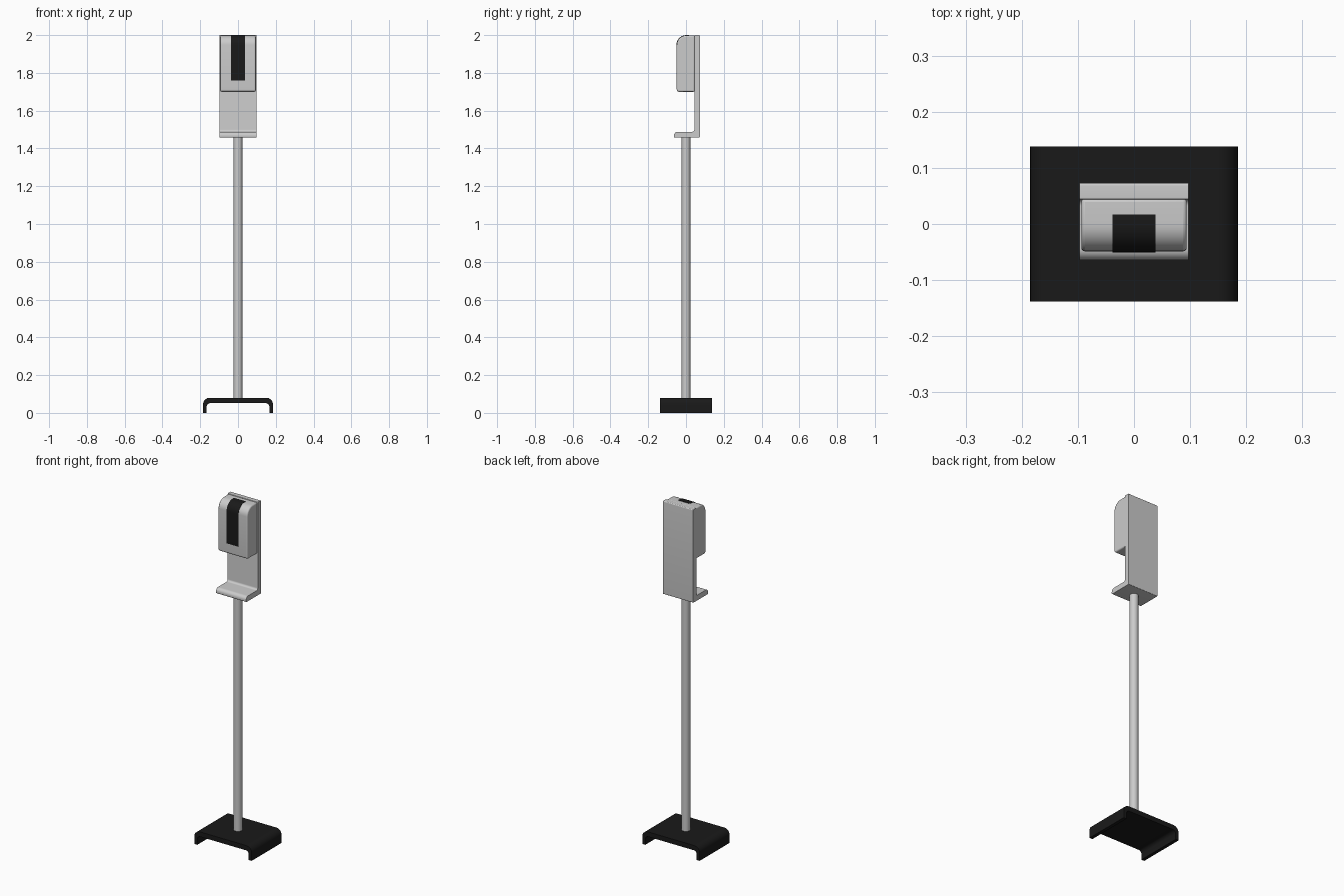
import bpy, bmesh, math
from mathutils import Vector

if "Cube" in bpy.data.objects:
    bpy.data.objects.remove(bpy.data.objects["Cube"])


def fillet(points, steps=8):
    """Round each (u, v, radius) corner of a closed outline."""
    out = []
    n = len(points)
    for i, (u, v, r) in enumerate(points):
        p = Vector((u, v))
        if r == 0:
            out.append(p)
            continue
        a = (Vector(points[i - 1][:2]) - p).normalized()
        b = (Vector(points[(i + 1) % n][:2]) - p).normalized()
        half = a.angle(b) / 2
        c = p + (a + b).normalized() * (r / math.sin(half))
        start = p + a * (r / math.tan(half)) - c
        end = p + b * (r / math.tan(half)) - c
        ang = start.angle_signed(end)
        for k in range(steps + 1):
            t = -ang * k / steps
            out.append(c + Vector((start.x * math.cos(t) - start.y * math.sin(t),
                                   start.x * math.sin(t) + start.y * math.cos(t))))
    return out


def finish(obj, mat=None, bevel=0):
    if bevel:
        m = obj.modifiers.new("edge_rounding", 'BEVEL')
        m.width, m.segments, m.limit_method = bevel, 3, 'ANGLE'
        m.angle_limit = math.radians(40)
    if mat:
        obj.data.materials.append(mat)
    bpy.ops.object.select_all(action='DESELECT')
    obj.select_set(True)
    bpy.context.view_layer.objects.active = obj
    bpy.ops.object.shade_smooth_by_angle(angle=math.radians(35))
    return obj


def prism(name, points, lo, hi, axis, mat=None, bevel=0):
    """Extrude a filleted outline along x (outline in y,z) or y (outline in x,z)."""
    place = (lambda p, d: (d, p.x, p.y)) if axis == 'X' else (lambda p, d: (p.x, d, p.y))
    bm = bmesh.new()
    face = bm.faces.new([bm.verts.new(place(p, lo)) for p in fillet(points)])
    ext = bmesh.ops.extrude_face_region(bm, geom=[face])
    shift = Vector(place(Vector((0, 0)), hi - lo))
    bmesh.ops.translate(bm, vec=shift, verts=[e for e in ext["geom"] if isinstance(e, bmesh.types.BMVert)])
    bmesh.ops.recalc_face_normals(bm, faces=bm.faces)
    me = bpy.data.meshes.new(name)
    bm.to_mesh(me)
    bm.free()
    obj = bpy.data.objects.new(name, me)
    bpy.context.collection.objects.link(obj)
    return finish(obj, mat, bevel)


black = bpy.data.materials.new("black")
black.diffuse_color = (0.01, 0.01, 0.01, 1)
black.use_nodes = True
black.node_tree.nodes["Principled BSDF"].inputs["Base Color"].default_value = black.diffuse_color

# Floor base: upside-down channel
prism("base", [(-0.185, 0, 0), (-0.185, 0.08, 0.035), (0.185, 0.08, 0.035), (0.185, 0, 0),
               (0.166, 0, 0), (0.166, 0.052, 0.02), (-0.166, 0.052, 0.02), (-0.166, 0, 0)],
      -0.138, 0.138, 'Y', black)

# Pole
bpy.ops.mesh.primitive_cylinder_add(vertices=32, radius=0.023, depth=1.40, location=(0, 0, 0.765))
pole = bpy.context.object
pole.name = "pole"
finish(pole)

# Back plate with drip tray, one L-shaped profile
prism("back_plate_and_tray",
      [(0.073, 1.457, 0.004), (-0.064, 1.457, 0.006), (-0.064, 1.488, 0.02), (0.044, 1.488, 0.012),
       (0.044, 2.0, 0.003), (0.073, 2.0, 0.005)], -0.097, 0.097, 'X')

# Dispenser body
prism("dispenser_body",
      [(0.046, 1.70, 0), (-0.049, 1.70, 0.012), (-0.049, 1.998, 0.05), (0.046, 1.998, 0)],
      -0.094, 0.094, 'X', bevel=0.007)

# Black window strip wrapping over the front and top of the dispenser
prism("window_strip",
      [(-0.0505, 1.76, 0), (-0.0505, 2.0, 0.0515), (0.017, 2.0, 0), (0.017, 1.994, 0),
       (-0.045, 1.994, 0.046), (-0.045, 1.76, 0)], -0.038, 0.038, 'X', black)
